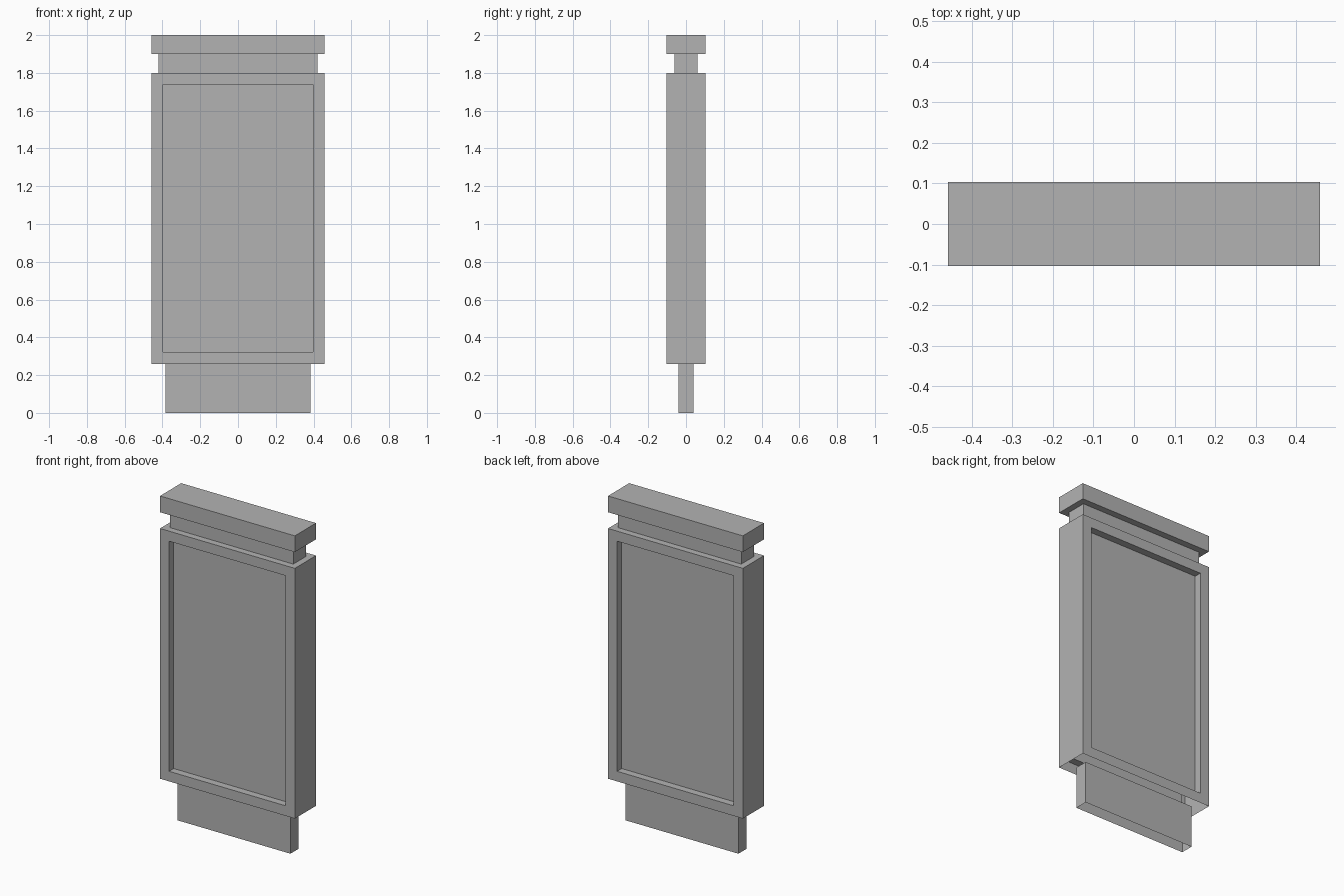
import bpy
import bmesh
from mathutils import Matrix

default = bpy.data.objects.get("Cube")
if default:
    bpy.data.objects.remove(default, do_unlink=True)

GREY = (0.45, 0.45, 0.45, 1.0)
mat = bpy.data.materials.new("plain_grey")
mat.use_nodes = True
mat.diffuse_color = GREY
mat.node_tree.nodes["Principled BSDF"].inputs["Base Color"].default_value = GREY


def box(name, width, depth, low, high, open_below=False, open_above=False, recess=None):
    """Box between two heights, optionally open at its ends or with recessed front and back."""
    bm = bmesh.new()
    size = Matrix.Diagonal((width, depth, high - low, 1))
    place = Matrix.Translation((0, 0, (low + high) / 2))
    bmesh.ops.create_cube(bm, size=1, matrix=place @ size)
    bm.normal_update()
    if recess:
        border, sunk = recess
        panels = [f for f in bm.faces if abs(f.normal.y) > 0.9]
        bmesh.ops.inset_individual(bm, faces=panels, thickness=border, use_even_offset=True)
        bmesh.ops.inset_individual(bm, faces=panels, thickness=0, depth=-sunk)
        bm.normal_update()
    ends = [f for f in bm.faces
            if (open_below and all(abs(v.co.z - low) < 1e-4 for v in f.verts))
            or (open_above and all(abs(v.co.z - high) < 1e-4 for v in f.verts))]
    bmesh.ops.delete(bm, geom=ends, context='FACES')
    mesh = bpy.data.meshes.new(name)
    bm.to_mesh(mesh)
    bm.free()
    mesh.materials.append(mat)
    obj = bpy.data.objects.new(name, mesh)
    bpy.context.collection.objects.link(obj)
    return obj


# Hollow foot, slimmer than the cabinet
box("foot", 0.77, 0.08, 0, 0.26, open_below=True, open_above=True)
# Cabinet with a sunken panel on the front and the back
box("cabinet", 0.918, 0.206, 0.26, 1.8, open_below=True, recess=(0.062, 0.045))
# Neck and cap
box("neck", 0.84, 0.124, 1.8, 1.9)
box("cap", 0.918, 0.206, 1.9, 2.0)
